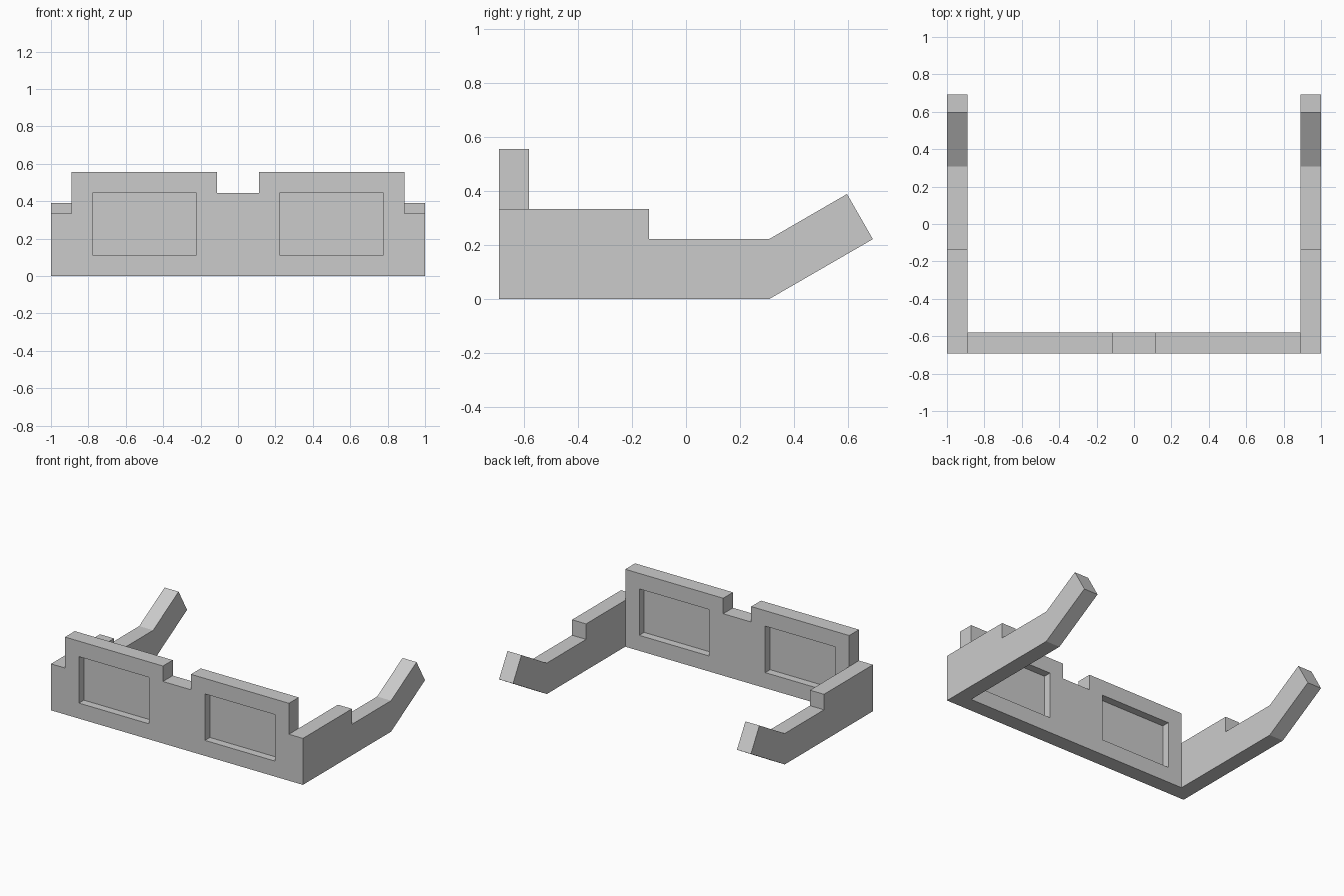
import bpy, bmesh
from math import radians
from mathutils import Euler, Matrix, Vector

if "Cube" in bpy.data.objects:
    bpy.data.objects.remove(bpy.data.objects["Cube"])

U = 1 / 9            # modelling unit: the glasses are 18 units wide
FRONT = -0.692       # y of the front face


def slab(name, loops, depth, rot, loc):
    """Filled profile (extra loops are holes) extruded symmetrically by depth."""
    curve = bpy.data.curves.new(name, 'CURVE')
    curve.dimensions = '2D'
    curve.fill_mode = 'BOTH'
    curve.extrude = depth / 2
    for pts in loops:
        s = curve.splines.new('POLY')
        s.points.add(len(pts) - 1)
        for p, (x, y) in zip(s.points, pts):
            p.co = (x, y, 0, 1)
        s.use_cyclic_u = True
    tmp = bpy.data.objects.new(name + "_profile", curve)
    bpy.context.collection.objects.link(tmp)
    bpy.context.view_layer.update()
    mesh = bpy.data.meshes.new_from_object(
        tmp.evaluated_get(bpy.context.evaluated_depsgraph_get()))
    bpy.data.objects.remove(tmp)
    mesh.transform(Matrix.Translation(loc) @ Euler([radians(a) for a in rot]).to_matrix().to_4x4())
    bm = bmesh.new()
    bm.from_mesh(mesh)
    bmesh.ops.remove_doubles(bm, verts=bm.verts, dist=1e-5)
    bmesh.ops.recalc_face_normals(bm, faces=bm.faces)
    for f in bm.faces:
        f.smooth = False
    bm.to_mesh(mesh)
    bm.free()
    mesh.name = name
    obj = bpy.data.objects.new(name, mesh)
    bpy.context.collection.objects.link(obj)
    return obj


def mirror_x(obj):
    obj.modifiers.new("Mirror", 'MIRROR').use_axis[0] = True


# Front frame: stepped outline with two rectangular lens openings
half = [(9, 0), (9, 3), (8, 3), (8, 5), (1, 5), (1, 4)]
outline = half + [(-x, z) for x, z in reversed(half)]
hole = [(2, 1), (7, 1), (7, 4), (2, 4)]
loops = [outline, hole, [(-x, z) for x, z in hole]]
slab("front_frame", [[(x * U, z * U) for x, z in lp] for lp in loops],
     U, (90, 0, 0), Vector((0, FRONT + U / 2, 0)))

# Temple arms: stepped bar with the ear end tilted up 30 degrees
arm = slab("temple_arm",
           [[(FRONT + U, 0), (0.308, 0), (0.692, 0.222), (0.596, 0.389),
             (0.308, 2 * U), (FRONT + 5 * U, 2 * U), (FRONT + 5 * U, 3 * U),
             (FRONT + U, 3 * U)]],
           U, (90, 0, 90), Vector((8.5 * U, 0, 0)))
mirror_x(arm)

# Lenses: thin panes in the middle of the frame depth
mesh = bpy.data.meshes.new("lens")
mesh.from_pydata([(x * U, FRONT + U / 2, z * U) for x, z in hole], [], [(0, 1, 2, 3)])
lens = bpy.data.objects.new("lens", mesh)
bpy.context.collection.objects.link(lens)
mirror_x(lens)
